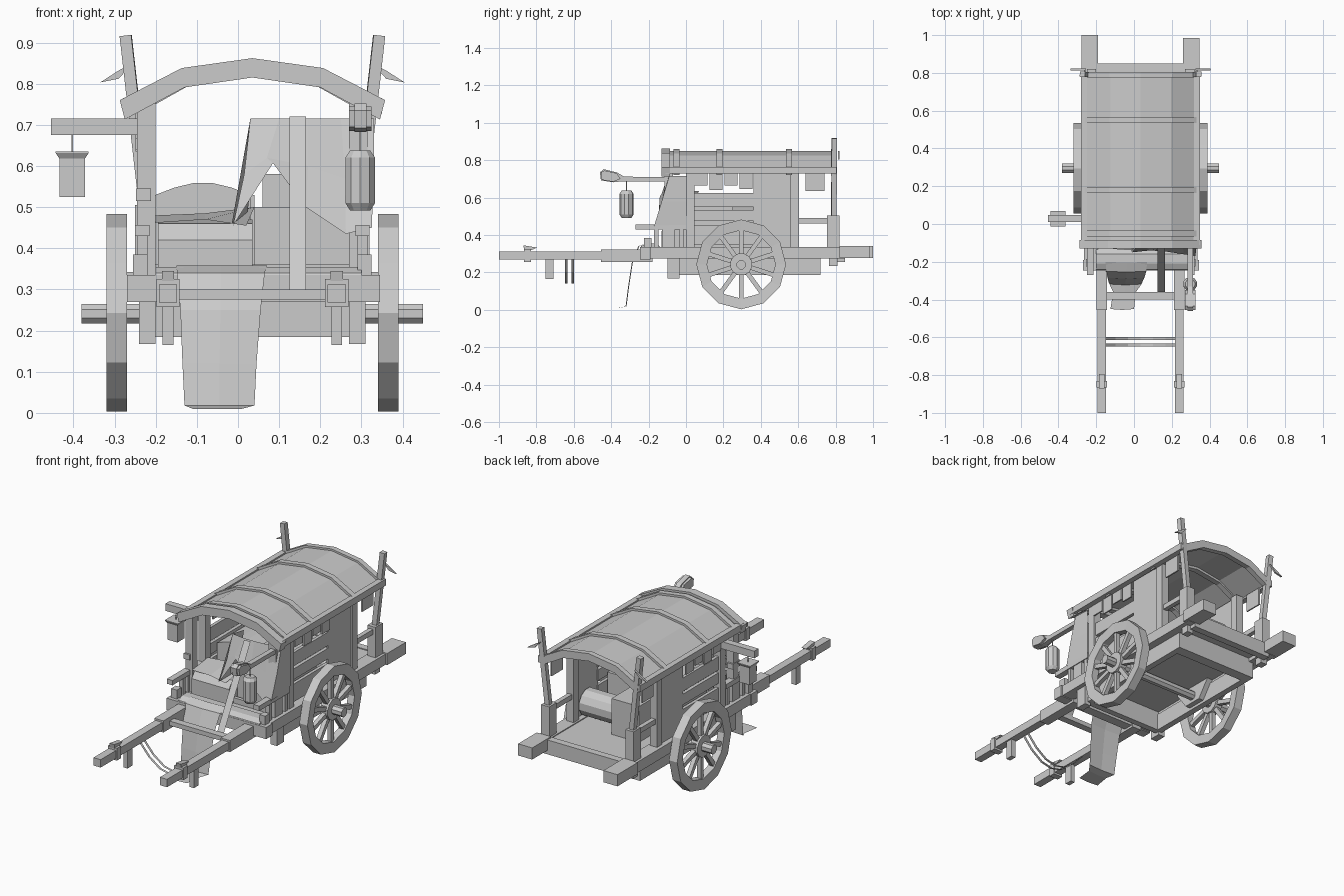
import bpy, bmesh, math
from mathutils import Vector, Matrix

cube = bpy.data.objects.get("Cube")
if cube:
    bpy.data.objects.remove(cube, do_unlink=True)

GREY = (0.6, 0.6, 0.6, 1)
grey = bpy.data.materials.new("pale_grey")
grey.use_nodes = True
grey.diffuse_color = GREY
grey.node_tree.nodes["Principled BSDF"].inputs["Base Color"].default_value = GREY

CX = 0.035          # centre line of the cart body
SIDES = (("right", -1), ("left", 1))


def finish(name, bm):
    bmesh.ops.recalc_face_normals(bm, faces=bm.faces)
    me = bpy.data.meshes.new(name)
    bm.to_mesh(me)
    bm.free()
    me.materials.append(grey)
    ob = bpy.data.objects.new(name, me)
    bpy.context.collection.objects.link(ob)
    return ob


def box(name, x, y, z):
    bm = bmesh.new()
    size = [b - a for a, b in (x, y, z)]
    mid = [(a + b) / 2 for a, b in (x, y, z)]
    bmesh.ops.create_cube(bm, size=1, matrix=Matrix.Translation(mid) @ Matrix.Diagonal((*size, 1)))
    return finish(name, bm)


def side_box(name, s, d, y, z):
    """Box at a distance range d from the centre line, on side s."""
    return box(name, sorted((CX + s * d[0], CX + s * d[1])), y, z)


def rod(name, p, q, r, sides=4):
    """Straight bar between two points."""
    p, q = Vector(p), Vector(q)
    bm = bmesh.new()
    turn = (q - p).to_track_quat('Z', 'Y').to_matrix().to_4x4()
    spin = Matrix.Rotation(math.pi / sides, 4, 'Z')
    bmesh.ops.create_cone(bm, cap_ends=True, segments=sides, radius1=r, radius2=r, depth=(q - p).length)
    bm.transform(Matrix.Translation((p + q) / 2) @ turn @ spin)
    return finish(name, bm)


def prism(name, outline, axis, lo, hi):
    """Extrude a closed 2D outline along x or y."""
    bm = bmesh.new()
    at = (lambda a, b, t: (t, a, b)) if axis == 'x' else (lambda a, b, t: (a, t, b))
    ends = [[bm.verts.new(at(a, b, t)) for a, b in outline] for t in (lo, hi)]
    n = len(outline)
    for i in range(n):
        j = (i + 1) % n
        bm.faces.new((ends[0][i], ends[0][j], ends[1][j], ends[1][i]))
    for e in ends:
        bm.faces.new(e)
    return finish(name, bm)


def sheet(name, rows):
    """Single layer of cloth made of rows of points."""
    bm = bmesh.new()
    vs = [[bm.verts.new(p) for p in r] for r in rows]
    for a, b in zip(vs, vs[1:]):
        for i in range(len(a) - 1):
            bm.faces.new((a[i], a[i + 1], b[i + 1], b[i]))
    return finish(name, bm)


def lathe(name, centre, profile, sides):
    """Turned shape around a vertical line."""
    bm = bmesh.new()
    rings = [[bm.verts.new((centre[0] + r * math.cos(math.tau * i / sides + math.pi / sides),
                            centre[1] + r * math.sin(math.tau * i / sides + math.pi / sides), z))
              for i in range(sides)] for r, z in profile]
    for a, b in zip(rings, rings[1:]):
        for i in range(sides):
            j = (i + 1) % sides
            bm.faces.new((a[i], a[j], b[j], b[i]))
    bm.faces.new(rings[0])
    bm.faces.new(rings[-1])
    return finish(name, bm)


# Roof: arched shell with ribs
ARC = [(-0.31, 0.755), (-0.165, 0.833), (0, 0.857), (0.165, 0.833), (0.31, 0.755)]


def arch(name, y, top, bottom, grow=1.0):
    up = [(CX + x * grow, z + top) for x, z in ARC]
    low = [(CX + x * (grow - 0.04), z + bottom) for x, z in reversed(ARC)]
    return prism(name, up + low, 'y', *y)


arch("roof_shell", (-0.1, 0.8), -0.008, -0.02, 0.97)
arch("front_roof_arch", (-0.13, -0.085), 0.005, -0.042, 1.04)
arch("rear_roof_arch", (0.775, 0.805), 0.002, -0.04)
for i, y in enumerate((-0.05, 0.18, 0.55)):
    arch(f"roof_rib_{i}", (y - 0.016, y + 0.016), 0.003, -0.034)
for side, s in SIDES:
    side_box(f"{side}_eave_rail", s, (0.283, 0.315), (-0.11, 0.805), (0.728, 0.765))

# Wheels and axle
WY, WZ = 0.295, 0.243
rod("axle", (-0.38, WY, WZ - 0.002), (0.45, WY, WZ - 0.002), 0.026, sides=8)
for side, s in SIDES:
    bm = bmesh.new()
    loops = []
    for r, d in ((0.24, 0.305), (0.24, 0.355), (0.183, 0.35), (0.183, 0.31)):
        loops.append([bm.verts.new((CX + s * d, WY + r * math.sin(math.tau * i / 12),
                                    WZ + r * math.cos(math.tau * i / 12))) for i in range(12)])
    for a, b in zip(loops, loops[1:] + loops[:1]):
        for i in range(12):
            j = (i + 1) % 12
            bm.faces.new((a[i], a[j], b[j], b[i]))
    finish(f"{side}_wheel_rim", bm)
    rod(f"{side}_wheel_hub", (CX + s * 0.307, WY, WZ), (CX + s * 0.353, WY, WZ), 0.06, sides=12)
    for i in range(10):
        a = math.tau * i / 10
        d = Vector((0, math.sin(a), math.cos(a)))
        c = Vector((CX + s * 0.33, WY, WZ))
        rod(f"{side}_spoke_{i}", c + d * 0.05, c + d * 0.19, 0.017)

# Bed, chassis and underframe
box("bed_floor", (-0.23, 0.3), (-0.2, 0.84), (0.295, 0.33))
box("front_sill", (-0.27, 0.345), (-0.245, -0.19), (0.27, 0.335))
box("rear_sill", (-0.22, 0.29), (0.81, 0.85), (0.255, 0.335))
box("rear_step", (-0.2, 0.27), (0.66, 0.72), (0.185, 0.295))
box("front_underboard", (-0.22, 0.29), (-0.06, -0.025), (0.185, 0.295))
for side, s in SIDES:
    side_box(f"{side}_bed_beam", s, (0.225, 0.3), (-0.24, 0.85), (0.275, 0.335))
    side_box(f"{side}_rear_beam_end", s, (0.225, 0.312), (0.82, 1.0 if s < 0 else 0.985), (0.277, 0.342))
    side_box(f"{side}_underframe", s, (0.22, 0.255), (-0.06, 0.72), (0.185, 0.28))
    side_box(f"{side}_front_bracket", s, (0.235, 0.275), (-0.1, -0.035), (0.167, 0.28))
    side_box(f"{side}_rear_bracket", s, (0.235, 0.275), (0.765, 0.81), (0.235, 0.28))
    prism(f"{side}_axle_block", [(0.17, 0.295), (0.42, 0.295), (0.35, 0.2), (0.24, 0.2)], 'x',
          CX + s * 0.21 - 0.02, CX + s * 0.21 + 0.02)

# Shafts, pegs and harness straps
for side, s in SIDES:
    d = 0.205
    side_box(f"{side}_shaft", s, (d - 0.022, d + 0.022), (-1.0, -0.2), (0.268, 0.312))
    side_box(f"{side}_shaft_sleeve", s, (d - 0.028, d + 0.028), (-0.455, -0.18), (0.257, 0.322))
    side_box(f"{side}_shaft_ring", s, (d - 0.028, d + 0.028), (-0.865, -0.83), (0.257, 0.325))
    side_box(f"{side}_shaft_peg", s, (d - 0.013, d + 0.013), (-0.75, -0.708), (0.165, 0.275))
    x = CX + s * d
    prism(f"{side}_ring_hook", [(-0.87, 0.345), (-0.795, 0.333), (-0.83, 0.318), (-0.865, 0.32)],
          'x', x - 0.015, x + 0.015)
box("shaft_crossbar", (-0.15, 0.22), (-0.4, -0.36), (0.275, 0.3))
for k, y in enumerate((-0.613, -0.648)):
    sheet(f"harness_strap_{k}", [[(CX + 0.19 * t, y + e, 0.14 + 0.13 * t * t) for e in (0, 0.015)]
                                 for t in (-1, -0.7, -0.35, 0, 0.35, 0.7, 1)])

# Driver's seat roll and hanging cloth
prism("seat_roll", [(-0.245, 0.33), (-0.24, 0.34), (-0.21, 0.355), (-0.16, 0.355), (-0.13, 0.33)],
      'x', -0.2, 0.3)
sheet("hanging_cloth", [[(a, y, z), ((a + b) / 2, y - 0.005, z), (b, y, z)] for a, b, y, z in (
    (-0.15, 0.07, -0.2, 0.358), (-0.148, 0.065, -0.25, 0.34), (-0.14, 0.055, -0.285, 0.25),
    (-0.135, 0.045, -0.305, 0.12), (-0.13, 0.04, -0.318, 0.018), (-0.11, 0.01, -0.36, 0.01),
    (-0.125, 0.0, -0.45, 0.01))])

# Posts, rails, stakes and side panels
for side, s in SIDES:
    for name, y, z in (("front", (-0.115, -0.07), 0.76), ("middle", (0.0, 0.045), 0.74),
                       ("back", (0.56, 0.605), 0.74)):
        side_box(f"{side}_{name}_post", s, (0.235, 0.28), y, (0.33, z))
    side_box(f"{side}_side_panel", s, (0.255, 0.27), (0.36, 0.56), (0.33, 0.74))
    for i, (lo, hi) in enumerate(((0.35, 0.45), (0.475, 0.535), (0.55, 0.625))):
        side_box(f"{side}_side_board_{i}", s, (0.25, 0.268), (0.04, 0.37), (lo, hi))
    side_box(f"{side}_front_handrail", s, (0.25, 0.285), (-0.27, -0.0), (0.43, 0.457))
    for i in range(4):
        y = -0.17 + i * 0.045
        side_box(f"{side}_stake_{i}", s, (0.255, 0.28), (y, y + 0.022), (0.33, 0.435))
    side_box(f"{side}_front_stub", s, (0.255, 0.29), (-0.225, -0.185), (0.33, 0.385))
    side_box(f"{side}_rear_handrail", s, (0.245, 0.27), (0.6, 0.79), (0.462, 0.49))
    for i, (y, w, h) in enumerate(((0.045, 0.07, 0.07), (0.125, 0.07, 0.095), (0.205, 0.07, 0.07),
                                   (0.285, 0.07, 0.09), (0.64, 0.1, 0.1))):
        side_box(f"{side}_eave_flap_{i}", s, (0.276, 0.284), (y, y + w), (0.735 - h, 0.735))
    # Rear corner poles with thorns
    side_box(f"{side}_rear_socket", s, (0.235, 0.285), (0.755, 0.82), (0.33, 0.505))
    rod(f"{side}_rear_pole", (CX + s * 0.255, 0.79, 0.45), (CX + s * 0.308, 0.793, 0.917), 0.02)
    tip = [(CX + s * a, b) for a, b in ((0.29, 0.85), (0.325, 0.832), (0.37, 0.803), (0.325, 0.812))]
    prism(f"{side}_pole_thorn", tip, 'y', 0.812, 0.822)
box("right_post_band", (-0.248, -0.212), (-0.125, -0.06), (0.515, 0.545))

# Cargo: domed crate, boxes and rolled bundles
dome = [(-0.2 + 0.23 * t, 0.53 + 0.03 * math.sin(math.pi * t)) for t in (1, 0.8, 0.6, 0.4, 0.2, 0)]
prism("domed_crate", [(-0.2, 0.33), (0.03, 0.33)] + dome, 'y', 0.1, 0.36)
prism("front_bundle", [(-0.13, 0.33), (-0.13, 0.42), (-0.1, 0.46), (0.0, 0.47), (0.08, 0.45), (0.09, 0.33)],
      'x', -0.195, 0.035)
box("large_crate", (0.04, 0.275), (-0.06, 0.3), (0.33, 0.5))
box("stacked_crate", (0.06, 0.26), (0.02, 0.25), (0.5, 0.58))
box("rear_crate", (-0.13, 0.04), (0.39, 0.6), (0.33, 0.53))
rod("rolled_bundle", (0.045, 0.47, 0.4), (0.28, 0.47, 0.4), 0.075, sides=12)
sheet("bundle_cover", [[(-0.2, -0.12, 0.462), (-0.08, -0.135, 0.47), (0.02, -0.14, 0.455)],
                       [(-0.2, 0.02, 0.48), (-0.08, 0.03, 0.485), (0.04, 0.03, 0.5)]])

# Front curtain, its side returns and the leaning strap
sheet("front_curtain", [
    [(0.03, -0.09, 0.715), (0.1, -0.1, 0.715), (0.17, -0.1, 0.715), (0.25, -0.095, 0.715), (0.33, -0.09, 0.715)],
    [(0.015, -0.12, 0.58), (0.07, -0.13, 0.62), (0.17, -0.125, 0.6), (0.26, -0.125, 0.57), (0.33, -0.13, 0.58)],
    [(-0.012, -0.15, 0.455), (0.085, -0.14, 0.607), (0.165, -0.145, 0.5), (0.262, -0.16, 0.435),
     (0.325, -0.17, 0.45)]])
sheet("curtain_fold", [[(0.03, -0.09, 0.715), (0.05, -0.02, 0.715)],
                       [(-0.015, -0.15, 0.46), (0.02, -0.02, 0.46)]])
sheet("curtain_side", [[(0.33, -0.09, 0.715), (0.325, 0.005, 0.715)],
                       [(0.33, -0.13, 0.58), (0.325, 0.005, 0.58)],
                       [(0.325, -0.17, 0.45), (0.322, 0.0, 0.455)]])
sheet("leaning_strap", [[(x, y, z) for x in (0.125, 0.165)] for y, z in ((-0.36, 0.3), (-0.125, 0.72))])
box("curtain_bar", (-0.2, 0.3), (-0.09, -0.07), (0.33, 0.36))

# Right arm with box lantern
box("right_lantern_arm", (-0.455, -0.23), (0.01, 0.048), (0.675, 0.715))
rod("box_lantern_cord", (-0.403, 0.028, 0.63), (-0.403, 0.028, 0.68), 0.003)
lathe("box_lantern", (-0.403, 0.028), [(0.044, 0.525), (0.044, 0.618), (0.057, 0.632), (0.057, 0.635)], 4)

# Left carved arm with round lantern
prism("left_lantern_arm", [(-0.46, 0.735), (-0.44, 0.752), (-0.37, 0.735), (-0.33, 0.712), (-0.08, 0.71),
                           (-0.08, 0.687), (-0.34, 0.687), (-0.39, 0.682), (-0.455, 0.692)], 'x', 0.283, 0.312)
prism("arm_head", [(-0.455, 0.735), (-0.435, 0.745), (-0.37, 0.73), (-0.35, 0.7), (-0.39, 0.685), (-0.45, 0.695)],
      'x', 0.27, 0.325)
rod("round_lantern_cord", (0.297, -0.318, 0.63), (0.297, -0.318, 0.7), 0.003)
lathe("round_lantern", (0.297, -0.318), [(0.026, 0.492), (0.038, 0.51), (0.038, 0.62), (0.026, 0.637)], 10)
